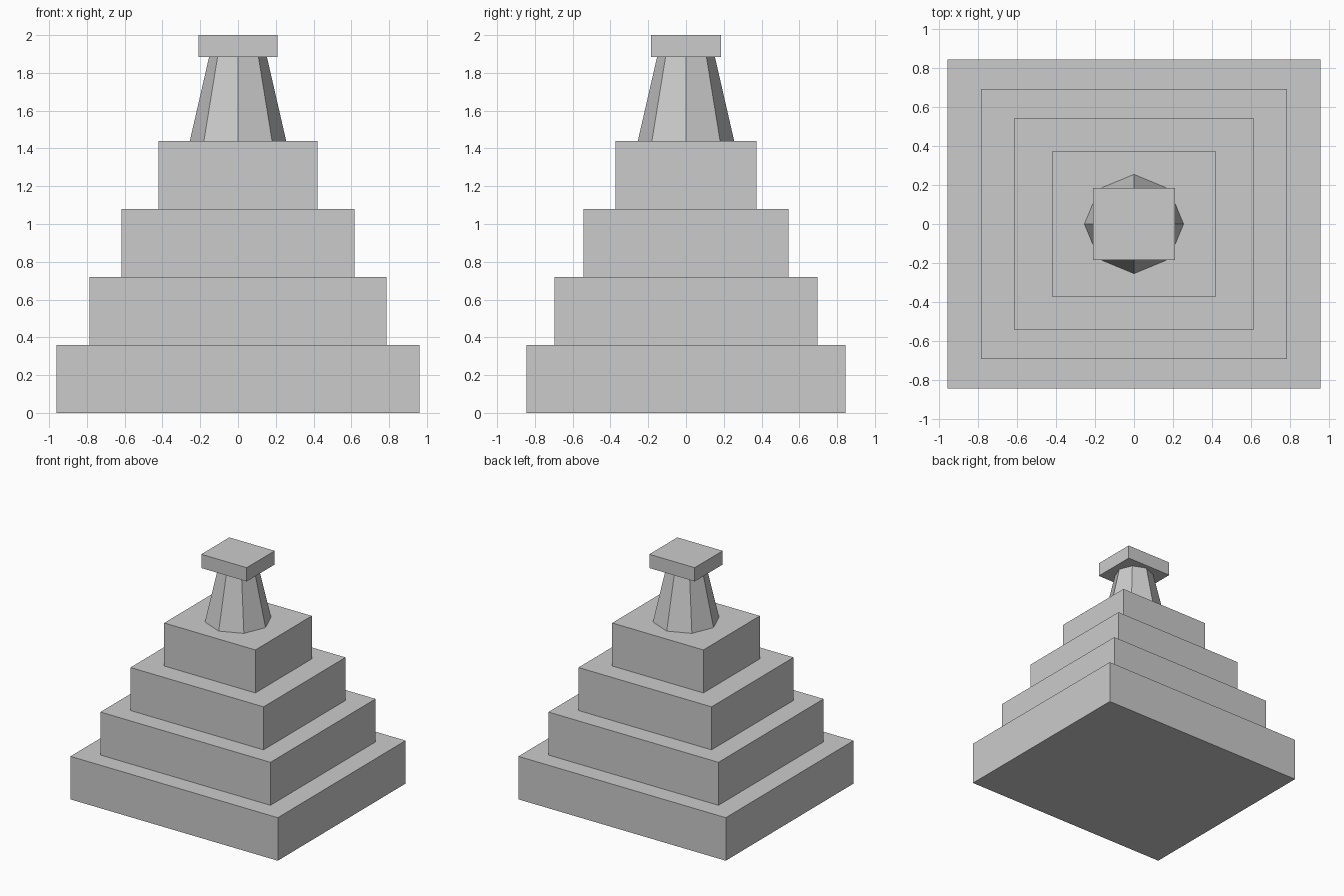
import bpy
import math

if "Cube" in bpy.data.objects:
    bpy.data.objects.remove(bpy.data.objects["Cube"])

stone = bpy.data.materials.new("grey_stone")
stone.diffuse_color = (0.6, 0.6, 0.6, 1.0)
stone.use_nodes = True
stone.node_tree.nodes["Principled BSDF"].inputs["Base Color"].default_value = stone.diffuse_color


def box(name, half_x, half_y, z0, z1):
    bpy.ops.mesh.primitive_cube_add(size=2, location=(0, 0, 0))
    ob = bpy.context.object
    ob.name = name
    for v in ob.data.vertices:
        v.co = (v.co.x * half_x, v.co.y * half_y, z1 if v.co.z > 0 else z0)
    ob.data.materials.append(stone)
    return ob


# Four stepped tiers
STEP = 0.36
tiers = [(0.96, 0.845), (0.787, 0.695), (0.616, 0.542), (0.422, 0.373)]
for i, (hx, hy) in enumerate(tiers):
    box(f"tier_{i + 1}", hx, hy, i * STEP, (i + 1) * STEP)

# Tapered eight-sided pillar, corners on the x and y axes
z0, z1 = 4 * STEP, 1.885
bpy.ops.mesh.primitive_cone_add(vertices=8, radius1=0.255, radius2=0.153,
                                depth=z1 - z0, location=(0, 0, (z0 + z1) / 2))
pillar = bpy.context.object
pillar.name = "pillar"
pillar.data.materials.append(stone)

# Flat cap slab
box("cap_slab", 0.21, 0.185, z1, 2.0)
